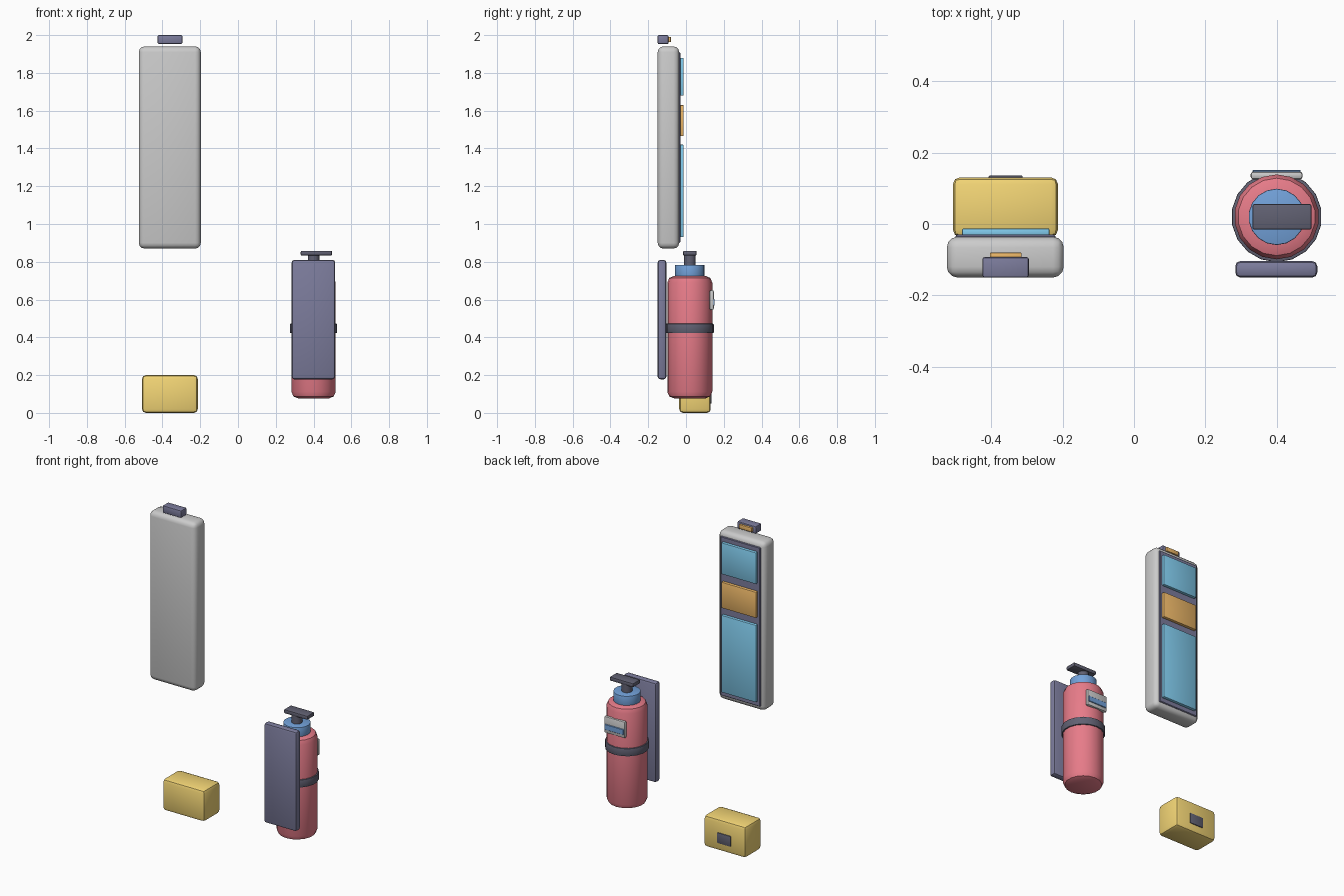
import bpy
import math

if "Cube" in bpy.data.objects:
    bpy.data.objects.remove(bpy.data.objects["Cube"])


def material(name, rgb):
    m = bpy.data.materials.new(name)
    m.diffuse_color = (*rgb, 1)
    m.use_nodes = True
    m.node_tree.nodes["Principled BSDF"].inputs["Base Color"].default_value = m.diffuse_color
    return m


NAVY = material("navy", (0.20, 0.20, 0.33))
BLACK = material("black", (0.12, 0.12, 0.17))
RED = material("red", (0.80, 0.20, 0.25))
BLUE = material("blue", (0.17, 0.36, 0.70))
SKY = material("sky_blue", (0.22, 0.60, 0.85))
ORANGE = material("orange", (0.85, 0.48, 0.14))
YELLOW = material("yellow", (0.90, 0.67, 0.18))


def finish(name, mat, bevel, segments):
    ob = bpy.context.object
    ob.name = ob.data.name = name
    if mat:
        ob.data.materials.append(mat)
    if bevel:
        mod = ob.modifiers.new("bevel", 'BEVEL')
        mod.width = bevel
        mod.segments = segments
        mod.limit_method = 'ANGLE'
        mod.angle_limit = math.radians(40)
        bpy.ops.object.modifier_apply(modifier=mod.name)
    bpy.ops.object.shade_smooth_by_angle(angle=math.radians(35))
    return ob


def box(name, xs, ys, zs, mat=None, bevel=0.0, segments=2):
    spans = (xs, ys, zs)
    bpy.ops.mesh.primitive_cube_add(size=1, location=[(a + b) / 2 for a, b in spans])
    bpy.context.object.scale = [b - a for a, b in spans]
    bpy.ops.object.transform_apply(location=False, rotation=False, scale=True)
    return finish(name, mat, bevel, segments)


CX, CY = 0.4, 0.02


def cylinder(name, r, z0, z1, mat, bevel=0.0, segments=2):
    bpy.ops.mesh.primitive_cylinder_add(vertices=18, radius=r, depth=z1 - z0,
                                        location=(CX, CY, (z0 + z1) / 2))
    return finish(name, mat, bevel, segments)


# Wall cabinet with its recessed board and coloured panels
box("cabinet", (-0.525, -0.197), (-0.15, -0.036), (0.87, 1.94), None, 0.03, 3)
box("cabinet_board", (-0.50, -0.22), (-0.06, -0.03), (0.90, 1.91), NAVY, 0.004, 1)
for name, z0, z1, mat in (("upper_panel", 1.68, 1.88, SKY),
                          ("middle_panel", 1.465, 1.63, ORANGE),
                          ("lower_panel", 0.93, 1.42, SKY)):
    box(name, (-0.482, -0.237), (-0.035, -0.012), (z0, z1), mat, 0.005)

# Lamp above the cabinet
box("lamp_housing", (-0.425, -0.295), (-0.15, -0.093), (1.953, 2.0), NAVY, 0.006)
box("lamp_lens", (-0.404, -0.315), (-0.10, -0.08), (1.963, 1.990), ORANGE, 0.003)

# Floor box with latch
box("floor_box", (-0.508, -0.213), (-0.036, 0.131), (0.0, 0.2), YELLOW, 0.02)
box("floor_box_latch", (-0.408, -0.312), (0.12, 0.136), (0.05, 0.117), BLACK, 0.004)

# Extinguisher bottle, strap, collar, stem and lever
cylinder("bottle", 0.119, 0.077, 0.725, RED, 0.035)
cylinder("strap", 0.127, 0.423, 0.472, BLACK, 0.003)
cylinder("collar", 0.079, 0.71, 0.783, BLUE, 0.003)
cylinder("stem", 0.031, 0.77, 0.845, BLACK)
box("lever", (0.332, 0.498), (-0.016, 0.056), (0.833, 0.858), BLACK, 0.006)

# Bottle label with stripe
box("label", (0.327, 0.473), (0.125, 0.147), (0.545, 0.65), None, 0.008)
box("label_stripe", (0.333, 0.467), (0.14, 0.152), (0.568, 0.603), BLUE, 0.002, 1)

# Mounting plate in front of the bottle
box("mounting_plate", (0.284, 0.514), (-0.15, -0.104), (0.178, 0.81), NAVY, 0.014)
